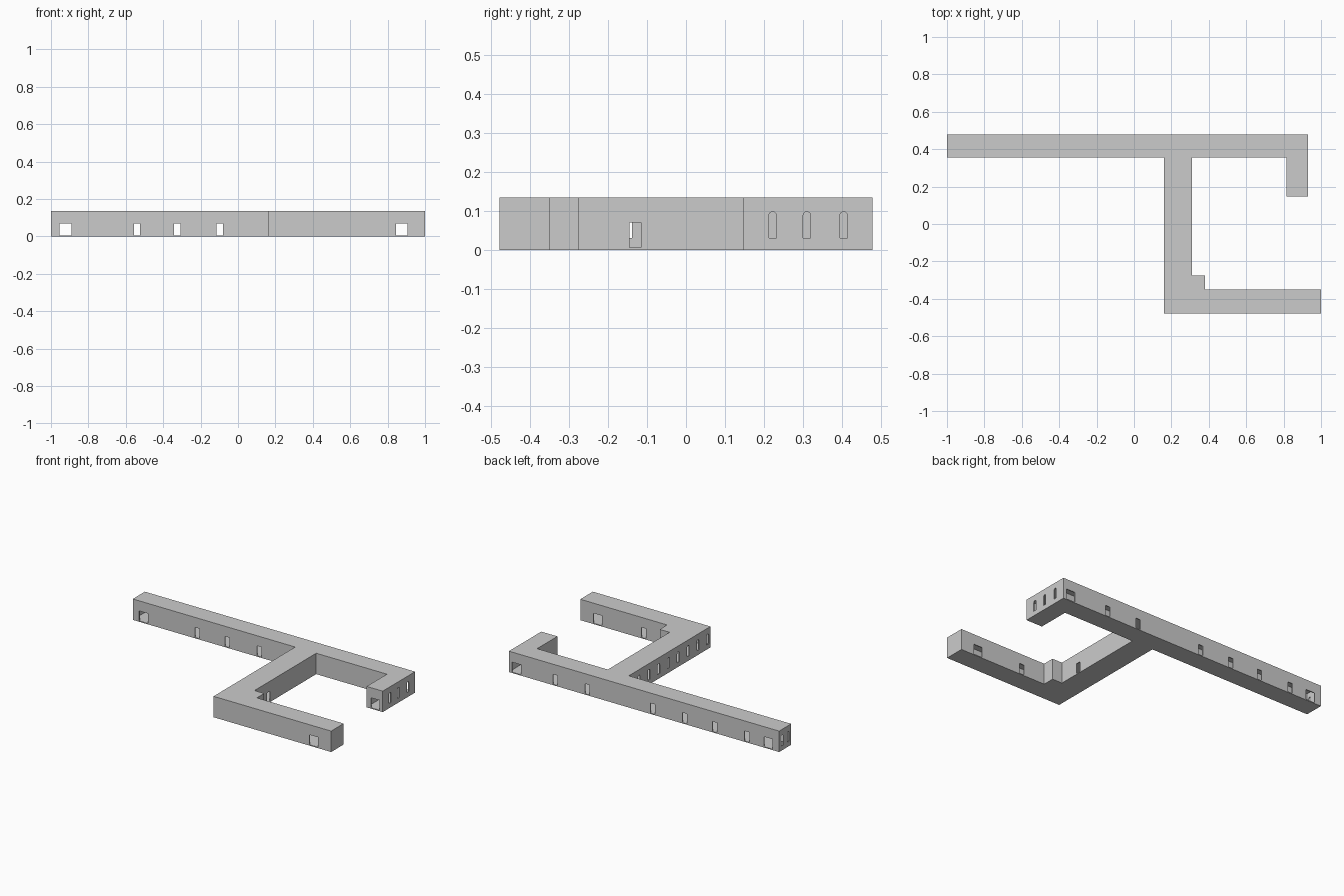
import bpy, bmesh, math

if "Cube" in bpy.data.objects:
    bpy.data.objects.remove(bpy.data.objects["Cube"])

H, FLOOR, ROOF, WALL = 0.135, 0.006, 0.005, 0.006
OUTLINE = [(-1, .355), (.16, .355), (.16, -.478), (1, -.478), (1, -.35), (.38, -.35),
           (.38, -.275), (.31, -.275), (.31, .355), (.815, .355), (.815, .148),
           (.93, .148), (.93, .478), (-1, .478)]


def make_object(name, bm):
    mesh = bpy.data.meshes.new(name)
    bm.to_mesh(mesh)
    bm.free()
    ob = bpy.data.objects.new(name, mesh)
    bpy.context.collection.objects.link(ob)
    return ob


def prism(bm, base, offset):
    """Extrude a closed loop of 3D points by an offset."""
    n = len(base)
    a = [bm.verts.new(p) for p in base]
    b = [bm.verts.new([p[i] + offset[i] for i in range(3)]) for p in base]
    faces = [bm.faces.new(a[::-1]), bm.faces.new(b)]
    faces += [bm.faces.new((a[i], a[(i + 1) % n], b[(i + 1) % n], b[i])) for i in range(n)]
    bmesh.ops.recalc_face_normals(bm, faces=faces)


def slab(name, z0, z1):
    bm = bmesh.new()
    prism(bm, [(x, y, z0) for x, y in OUTLINE], (0, 0, z1 - z0))
    return make_object(name, bm)


def opening(bm, axis, wall, centre, width, z0, z1, arched=False):
    """Cutter through the wall lying at axis = wall."""
    r = width / 2
    pts = [(centre - r, z0), (centre + r, z0)]
    if arched:
        pts += [(centre + r * math.cos(math.pi * i / 8),
                 z1 - r + r * math.sin(math.pi * i / 8)) for i in range(9)]
    else:
        pts += [(centre + r, z1), (centre - r, z1)]
    d = 0.015
    if axis == 'x':
        prism(bm, [(wall - d, u, z) for u, z in pts], (2 * d, 0, 0))
    else:
        prism(bm, [(u, wall - d, z) for u, z in pts], (0, 2 * d, 0))


# Floor and flat roof
slab("floor", 0, FLOOR)
slab("roof", H - ROOF, H)

# Outer walls
bm = bmesh.new()
n = len(OUTLINE)
lo = [bm.verts.new((x, y, FLOOR)) for x, y in OUTLINE]
hi = [bm.verts.new((x, y, H - ROOF)) for x, y in OUTLINE]
for i in range(n):
    j = (i + 1) % n
    bm.faces.new((lo[i], lo[j], hi[j], hi[i]))
walls = make_object("walls", bm)
sol = walls.modifiers.new("thickness", 'SOLIDIFY')
sol.thickness, sol.offset, sol.use_even_offset = WALL, -1, True

# Door and window cutters
bm = bmesh.new()
Z0, Z1 = 0.001, 0.07
for y in (.478, .355):                                   # long wing, both sides
    opening(bm, 'y', y, -.922, .064, Z0, Z1)
    for x in (-.54, -.325, -.098):
        opening(bm, 'y', y, x, .033, Z0, Z1)
for x in (-.77, .37, .598):                              # extra rear doors
    opening(bm, 'y', .478, x, .033, Z0, Z1)
for y in (.478, .148, -.35, -.478):                      # wide doors on the right
    opening(bm, 'y', y, .876, .062, Z0, Z1)
opening(bm, 'y', -.35, .547, .033, Z0, Z1)
opening(bm, 'x', .31, -.13, .03, Z0, Z1)                 # courtyard door
for y in (.222, .31, .404):                              # hook windows
    opening(bm, 'x', .93, y, .019, .03, .098, True)
for y in (.385, .445):                                   # end windows
    opening(bm, 'x', -1, y, .019, .03, .098, True)
for k in range(8):                                       # window row of the stem
    opening(bm, 'x', .16, -.45 + .1 * k, .022, .03, .098, True)
cutter = make_object("opening_cutters", bm)
cutter.hide_render = True

cut = walls.modifiers.new("openings", 'BOOLEAN')
cut.operation, cut.solver, cut.object = 'DIFFERENCE', 'EXACT', cutter

# Apply modifiers and drop the cutter
bpy.context.view_layer.objects.active = walls
for name in ("thickness", "openings"):
    bpy.ops.object.modifier_apply(modifier=name)
bpy.data.objects.remove(cutter)
